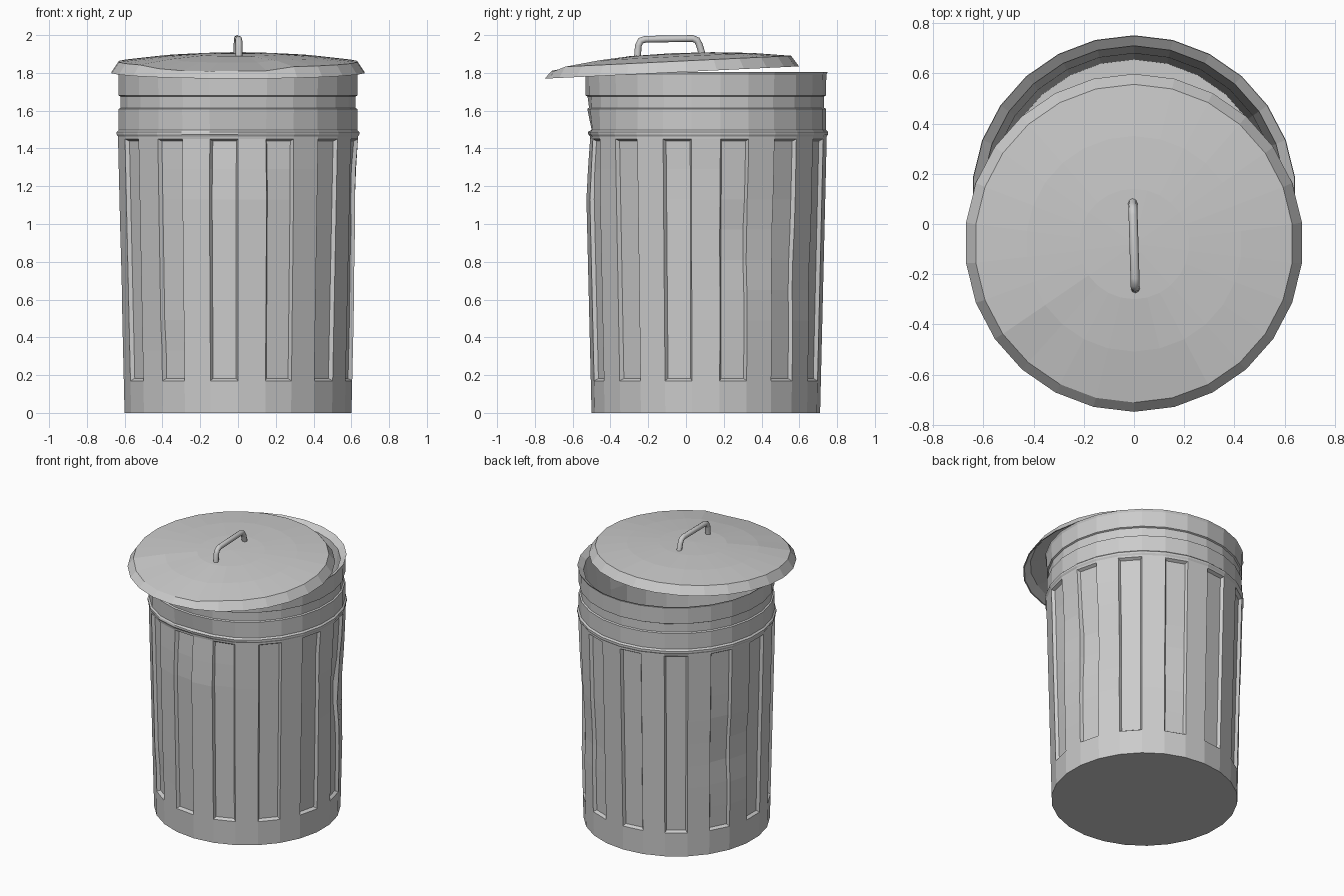
import bpy, bmesh, math, random
from mathutils import Matrix, Vector

if "Cube" in bpy.data.objects:
    bpy.data.objects.remove(bpy.data.objects["Cube"])

random.seed(4)
N = 26                      # sides of can and lid
CAN_Y, LID_Y = 0.105, -0.075


def finish(bm, name):
    bmesh.ops.recalc_face_normals(bm, faces=bm.faces)
    me = bpy.data.meshes.new(name)
    bm.to_mesh(me)
    bm.free()
    ob = bpy.data.objects.new(name, me)
    bpy.context.collection.objects.link(ob)
    return ob


def lathe(profile):
    """Closed solid of revolution; first and last profile rings are capped.
    Angle 0 is the front (-y), growing towards +x."""
    bm = bmesh.new()
    rings, strips = [], []
    for r, z in profile:
        if r == 0:
            rings.append([bm.verts.new((0, 0, z))] * N)
        else:
            rings.append([bm.verts.new((r * math.sin(math.tau * i / N),
                                        -r * math.cos(math.tau * i / N), z))
                          for i in range(N)])
    for a, b in zip(rings, rings[1:]):
        strip = []
        for i in range(N):
            j = (i + 1) % N
            loop = list(dict.fromkeys((a[i], a[j], b[j], b[i])))
            strip.append(bm.faces.new(loop))
        strips.append(strip)
    for ring in (rings[0], rings[-1]):
        if ring[0] is not ring[1]:
            bm.faces.new(ring)
    return bm, strips


# Can: tapered wall, bead, stepped bands, rim, inner wall and floor
wall_z = [0.17, 0.33, 0.49, 0.65, 0.81, 0.97, 1.13, 1.29, 1.45]
profile = [(0.605, 0)] + [(0.605 + 0.024 * z, z) for z in wall_z]
profile += [(0.64, 1.463), (0.647, 1.475), (0.647, 1.488), (0.636, 1.498),
            (0.636, 1.61), (0.626, 1.615), (0.626, 1.675), (0.636, 1.68),
            (0.638, 1.79), (0.645, 1.805), (0.605, 1.775),
            (0.575, 1.45), (0.55, 0.04)]
bm, strips = lathe(profile)

# Thirteen recessed panels, on every second side
bm.normal_update()
bmesh.ops.recalc_face_normals(bm, faces=bm.faces)
panels = [s[i] for s in strips[1:len(wall_z)] for i in range(1, N, 2)]
bmesh.ops.inset_region(bm, faces=panels, thickness=0.012, depth=-0.02,
                       use_even_offset=True, use_boundary=True)

# Dents: angle, height, angular spread, height spread, depth
dents = [(0, 1.42, 20, 0.15, 0.035), (108, 0.9, 20, 0.26, 0.028),
         (144, 0.7, 10, 0.17, 0.018), (-106, 0.72, 14, 0.17, 0.022),
         (-38, 0.26, 9, 0.09, 0.018), (86, 1.22, 11, 0.12, 0.015)]
for v in bm.verts:
    r = math.hypot(v.co.x, v.co.y)
    if r < 0.578 or v.co.z < 0.1:
        continue
    a = math.degrees(math.atan2(v.co.x, -v.co.y))
    push = 0
    for da, dz, sa, sz, depth in dents:
        d = (a - da + 180) % 360 - 180
        g = math.exp(-(d / sa) ** 2 - ((v.co.z - dz) / sz) ** 2)
        if g > 0.05:
            push += depth * g * random.uniform(0.7, 1.2)
    if v.co.z > 1.65:
        push = 0
    v.co.x *= 1 - min(push, 0.04) / r
    v.co.y *= 1 - min(push, 0.04) / r
can = finish(bm, "can")
can.location.y = CAN_Y

# Lid: shallow dome with sloping brim, hollow underneath, tilted forward
bm, _ = lathe([(0, 0.102), (0.22, 0.097), (0.43, 0.083), (0.635, 0.058),
               (0.674, 0.0), (0.666, 0.0), (0.625, 0.048), (0.43, 0.073),
               (0, 0.092)])
# bent front-left edge of the lid
for v in bm.verts:
    r = math.hypot(v.co.x, v.co.y)
    a = math.degrees(math.atan2(v.co.x, -v.co.y))
    if 0.4 < r < 0.65 and -45 < a < 16:
        v.co.z -= (0.02 if r > 0.6 else 0.01) * random.uniform(0.6, 1.1)
lid = finish(bm, "lid")
lid.matrix_world = (Matrix.Translation((0, LID_Y, 1.802))
                    @ Matrix.Rotation(math.radians(2.77), 4, 'X'))

# Lid handle: bent round bar
path = [(-0.258, 1.875), (-0.252, 1.945), (-0.24, 1.97), (-0.215, 1.978),
        (0.035, 1.982), (0.058, 1.973), (0.07, 1.95), (0.09, 1.885)]
cu = bpy.data.curves.new("lid_handle", 'CURVE')
cu.dimensions = '3D'
cu.bevel_depth = 0.018
cu.bevel_resolution = 2
cu.use_fill_caps = True
sp = cu.splines.new('POLY')
sp.points.add(len(path) - 1)
for p, (y, z) in zip(sp.points, path):
    p.co = (-0.03 * (y + 0.085), y, z, 1)
handle = bpy.data.objects.new("lid_handle", cu)
bpy.context.collection.objects.link(handle)
